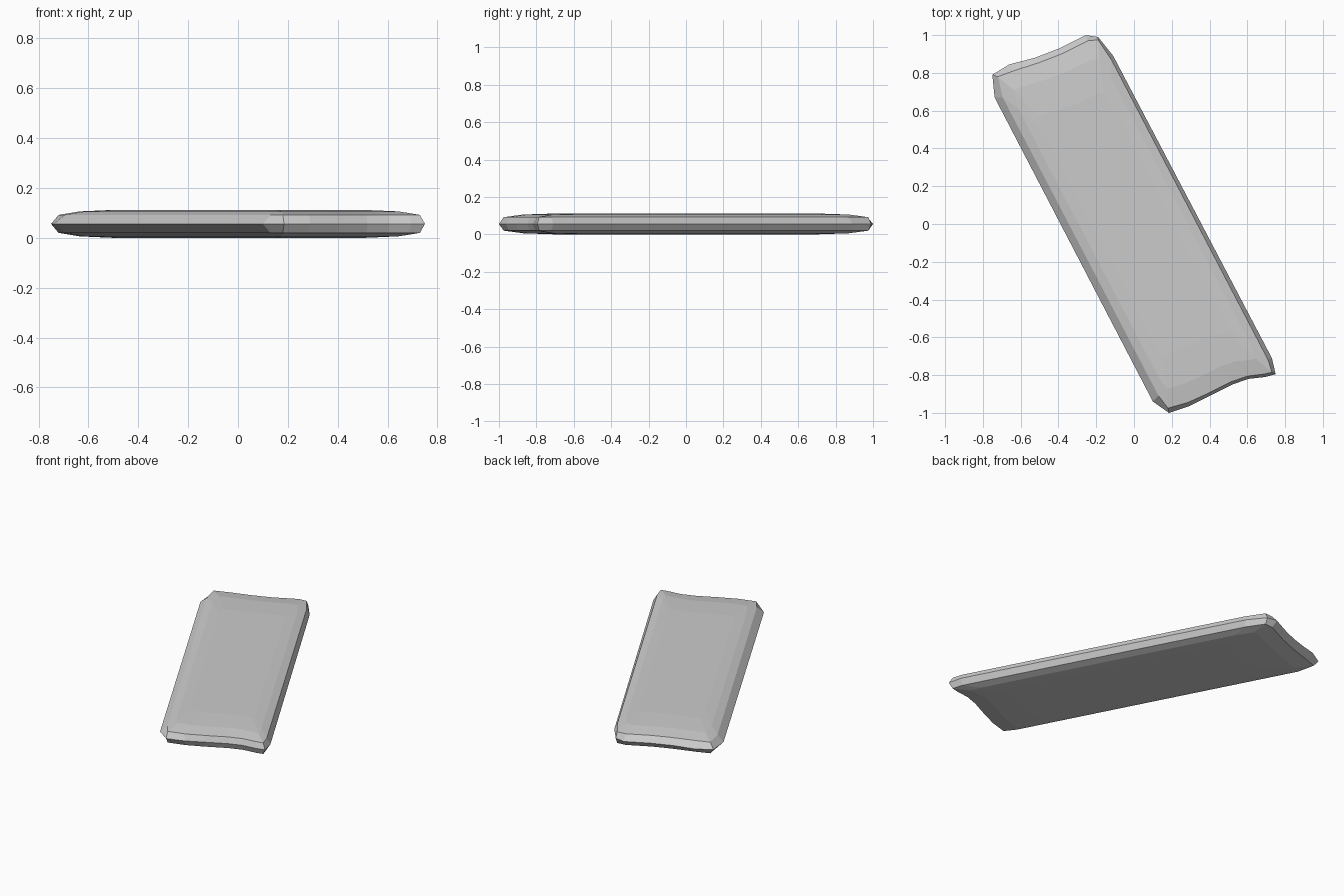
import bpy, bmesh
from mathutils import Vector

if "Cube" in bpy.data.objects:
    bpy.data.objects.remove(bpy.data.objects["Cube"])

# Widest outline at mid height, and the crisp edge outline above and below it
MID = [(-.75, .79), (-.738, .67), (.10, -.94), (.185, -1.0), (.29, -.965), (.40, -.91),
       (.52, -.85), (.605, -.82), (.695, -.81), (.75, -.795), (.73, -.71), (-.11, .89),
       (-.19, .99), (-.255, 1.0), (-.395, .93), (-.525, .88), (-.66, .845)]
EDGE = [(-.72, .78), (-.695, .67), (.13, -.91), (.18, -.975), (.285, -.945), (.395, -.895),
        (.515, -.835), (.60, -.805), (.685, -.795), (.73, -.785), (.71, -.72), (-.12, .87),
        (-.19, .975), (-.245, .97), (-.385, .90), (-.50, .855), (-.64, .81)]
ACROSS, ALONG = Vector((.887, .462)), Vector((-.462, .887))


def shrink(outline, su, sv):
    """Scale an outline across and along the slanted plank."""
    pts = []
    for p in outline:
        p = Vector(p)
        q = ACROSS * (p.dot(ACROSS) * su) + ALONG * (p.dot(ALONG) * sv)
        pts.append((q.x, q.y))
    return pts


# Stacked rings from the flat bottom to the flat top
SHOULDER = shrink(EDGE, .85, .90)
PLATEAU = shrink(EDGE, .65, .72)
layers = [(PLATEAU, 0), (SHOULDER, .006), (EDGE, .02), (MID, .056),
          (EDGE, .092), (SHOULDER, .106), (PLATEAU, .112)]

bm = bmesh.new()
rings = [[bm.verts.new((x, y, z)) for x, y in pts] for pts, z in layers]
n = len(MID)
for a, b in zip(rings, rings[1:]):
    for i in range(n):
        j = (i + 1) % n
        bm.faces.new((a[i], a[j], b[j], b[i]))
bm.faces.new(rings[0][::-1])
bm.faces.new(rings[-1])
bmesh.ops.recalc_face_normals(bm, faces=bm.faces[:])

mesh = bpy.data.meshes.new("slab")
bm.to_mesh(mesh)
bm.free()
slab = bpy.data.objects.new("slab", mesh)
bpy.context.collection.objects.link(slab)
